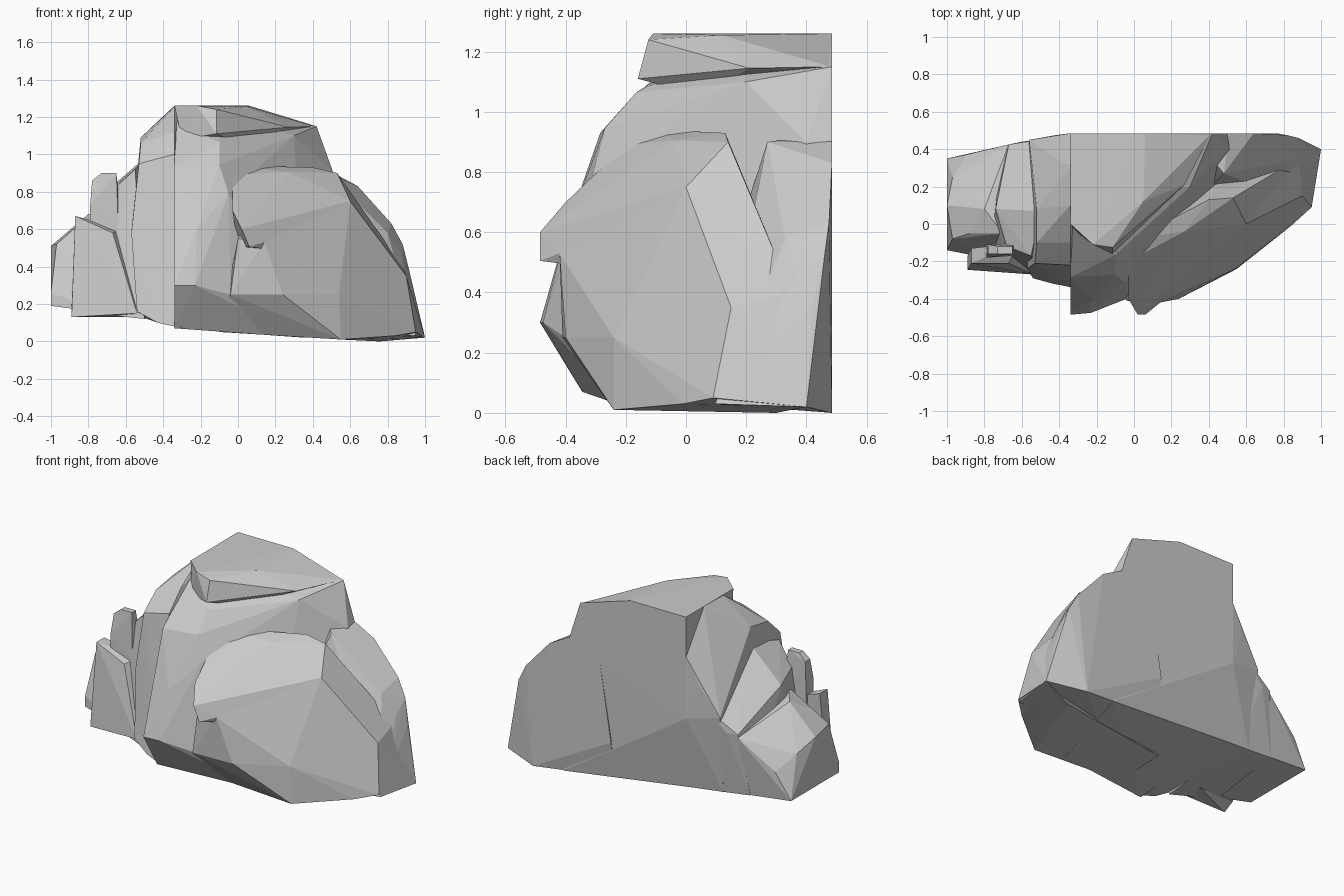
import bpy, bmesh


def hull(name, pts):
    """Flat-faced rock chunk wrapped around a few corner points."""
    bm = bmesh.new()
    for p in pts:
        bm.verts.new(p)
    res = bmesh.ops.convex_hull(bm, input=bm.verts)
    junk = set(res["geom_interior"]) | set(res["geom_unused"])
    bmesh.ops.delete(bm, geom=[g for g in junk if isinstance(g, bmesh.types.BMVert)],
                     context='VERTS')
    bmesh.ops.recalc_face_normals(bm, faces=bm.faces)
    me = bpy.data.meshes.new(name)
    bm.to_mesh(me)
    bm.free()
    ob = bpy.data.objects.new(name, me)
    bpy.context.collection.objects.link(ob)
    return ob


def fuse(base, chunks):
    """Weld the chunks into one rock so no hidden faces remain inside."""
    bpy.context.view_layer.objects.active = base
    for c in chunks:
        mod = base.modifiers.new(c.name, 'BOOLEAN')
        mod.operation = 'UNION'
        mod.solver = 'EXACT'
        mod.object = c
        bpy.ops.object.modifier_apply(modifier=mod.name)
        bpy.data.objects.remove(c)


# tall central cliff with the flat back
rock = hull("cliff_rock", [
    (-.34, .40, .12), (.55, .47, .02), (.35, -.2, .02), (-.34, -.345, .07),
    (-.34, -.485, .3), (-.23, -.475, .3), (-.04, -.40, .25), (-.22, -.40, .6),
    (-.34, -.33, .79), (-.05, -.31, .79), (-.34, -.285, .93), (-.1, -.27, .945),
    (-.34, -.14, 1.05), (-.1, -.165, 1.065), (-.34, .0, 1.17), (-.34, .3, 1.26),
    (-.34, .485, 1.26), (.06, .485, 1.26), (.42, .485, 1.15), (.3, .2, 1.10),
    (.04, .06, 1.07), (-.1, .15, 1.22), (.51, .4, .9), (.5, .485, .9),
    (-.34, .485, .6)])

# overhanging brow at the summit
brow = hull("summit_brow", [
    (-.22, -.11, 1.26), (-.115, -.125, 1.24), (-.115, -.16, 1.11), (.02, .06, 1.05),
    (.27, .21, 1.145), (.05, .12, 1.255), (.06, .485, 1.26), (-.34, .3, 1.26),
    (-.34, .0, 1.26), (-.30, -.05, 1.08), (.41, .48, 1.15), (-.1, .3, 1.05)])

# right shoulder at the back
shoulder = hull("right_shoulder", [
    (.2, .44, .06), (.76, .485, 0), (1, .40, .02), (.95, .1, .03), (.2, .485, .3),
    (.3, .485, .93), (.51, .485, .9), (.48, .27, .9), (.64, .485, .83), (.6, .31, .78),
    (.82, .475, .63), (.80, .33, .58), (.88, .46, .52), (.88, .37, .45),
    (.92, .42, .36), (.2, 0, .05)])

# big front boulder forming the ledge and overhanging nose
boulder = hull("front_boulder", [
    (-.03, -.4, .7), (-.03, -.2, .89), (0, -.08, .94), (.27, .06, .925),
    (.4, .13, .93), (.53, .14, .9), (.27, -.04, .905), (.1, -.13, .88),
    (.02, -.485, .6), (.06, -.485, .505), (.14, -.42, .53),
    (.60, .0, .75), (.88, .35, .40), (.5, .3, .5), (.0, -.2, .5)])

# lower front skirt below the nose
skirt = hull("front_skirt", [
    (-.04, -.41, .25), (.24, -.40, .25), (.14, -.42, .53), (.0, -.41, .55),
    (.54, -.24, .25), (.55, -.24, .01), (.7, -.1, .03), (.84, -.01, .03),
    (.95, .09, .05), (1, .40, .02), (.9, .15, .35), (.88, .35, .40),
    (.6, .0, .75), (.5, .1, .8), (-.1, -.25, .05), (-.1, .1, .06), (.1, .1, .8),
    (.75, .3, 0)])

# first slab left of the cliff
slab_a = hull("left_slab_inner", [
    (-.3, -.345, .07), (-.43, -.32, .1), (-.54, -.29, .16), (-.57, -.24, .58),
    (-.53, -.21, .95), (-.34, -.22, 1.0), (-.52, -.1, 1.06), (-.34, -.1, 1.12),
    (-.52, .08, 1.09), (-.34, .1, 1.255), (-.34, .3, 1.26), (-.42, .475, .84),
    (-.56, .45, .65), (-.34, .485, 1.0), (-.34, .40, .12), (-.54, .385, .14),
    (-.3, .2, 1.26), (-.34, .485, .6)])

# second slab, sloping to the back
slab_b = hull("left_slab_outer", [
    (-.5, -.28, .12), (-.78, -.18, .15), (-.55, -.17, .92), (-.68, -.12, .8),
    (-.5, .07, .98), (-.74, .08, .77), (-.67, .425, .56), (-.6, .44, .56),
    (-.45, .46, .7), (-.45, .39, .13), (-.72, .37, .16)])

# thin pillar in front of the slabs
pillar = hull("left_pillar", [
    (-.89, -.245, .13), (-.66, -.245, .16), (-.54, -.27, .15), (-.89, -.17, .17),
    (-.87, -.21, .67), (-.87, -.13, .67), (-.67, -.21, .58), (-.62, -.1, .6),
    (-.6, -.12, .13)])
pillar_tip = hull("left_pillar_tip", [
    (-.79, -.18, .5), (-.79, -.18, .73), (-.78, -.16, .86), (-.73, -.16, .9),
    (-.65, -.16, .9), (-.64, -.17, .6), (-.79, -.11, .5), (-.78, -.11, .86),
    (-.73, -.12, .9), (-.65, -.12, .9), (-.62, -.1, .6)])

# low block at the far left end
end_block = hull("left_end_block", [
    (-1, -.14, .26), (-1, -.14, .19), (-1, .35, .19), (-.97, -.08, .52),
    (-1, .1, .51), (-.97, .25, .45), (-.9, .37, .36), (-.88, -.05, .6),
    (-.8, .08, .68), (-.67, .425, .54), (-.7, .37, .16), (-.7, -.2, .15),
    (-.7, -.05, .7)])

fuse(rock, [brow, shoulder, boulder, skirt, slab_a, slab_b,
            pillar, pillar_tip, end_block])
